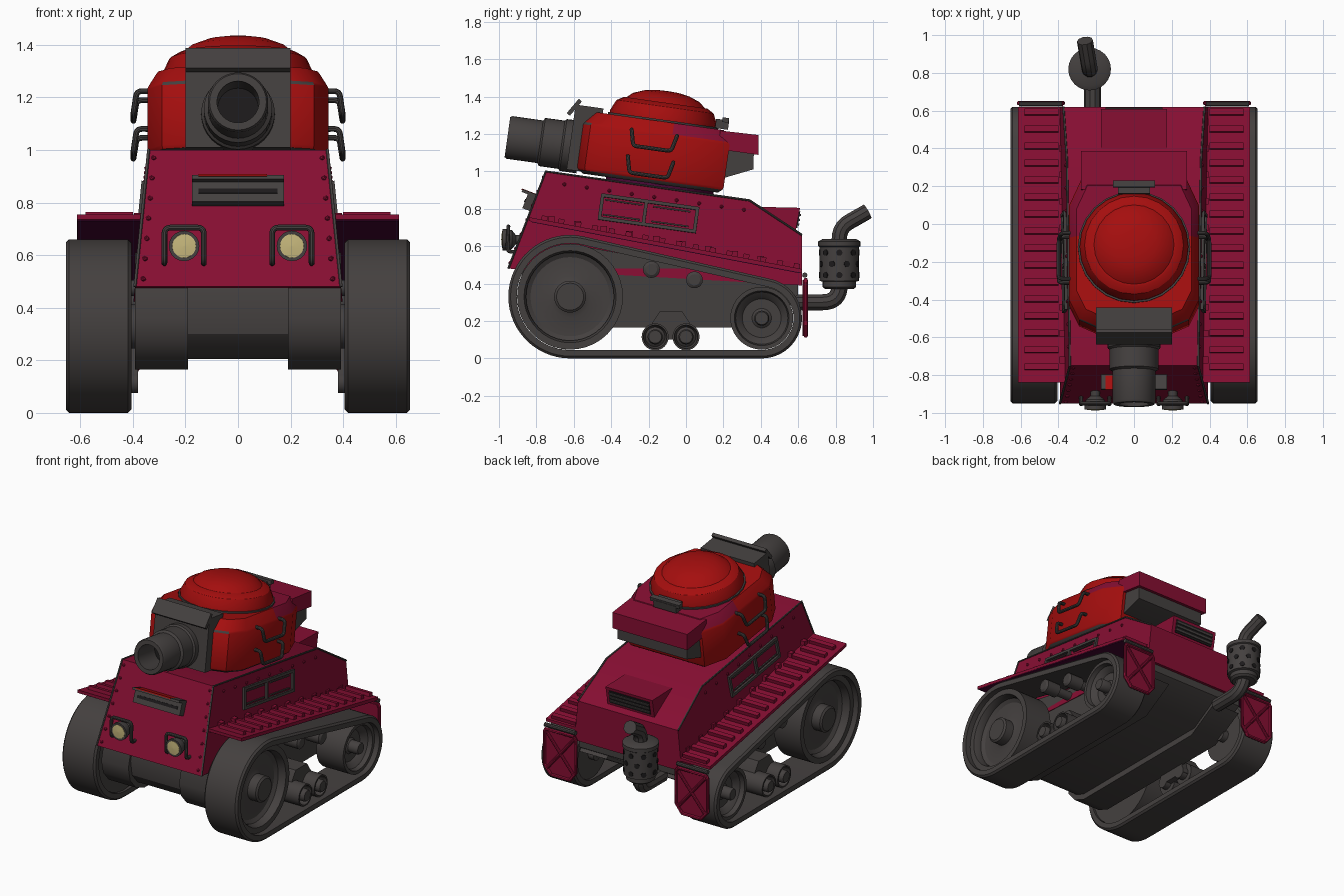
import bpy, bmesh
from math import sin, cos, pi, radians, atan2, acos, hypot
from mathutils import Matrix, Vector

if "Cube" in bpy.data.objects:
    bpy.data.objects.remove(bpy.data.objects["Cube"])


def material(name, rgb):
    col = [(c / 255 / 12.92 if c < 11 else ((c / 255 + .055) / 1.055) ** 2.4) for c in rgb] + [1]
    m = bpy.data.materials.new(name)
    m.use_nodes = True
    m.diffuse_color = col
    m.node_tree.nodes["Principled BSDF"].inputs["Base Color"].default_value = col
    return m


PURPLE = material("crimson purple paint", (134, 14, 50))
RED = material("red paint", (165, 14, 14))
GREY = material("dark grey metal", (68, 64, 63))
CREAM = material("cream lamp glass", (200, 185, 125))
SHADE = material("deep violet paint", (72, 8, 52))
BLACK = material("black opening", (28, 26, 27))

I = Matrix.Identity(4)


def shift(x, y, z):
    return Matrix.Translation((x, y, z))


def rot(deg, axis):
    return Matrix.Rotation(radians(deg), 4, axis)


def finish(name, bm, mats, M=I, both=False):
    """Make an object; with both, add the same part on the other side."""
    bmesh.ops.recalc_face_normals(bm, faces=bm.faces)
    me = bpy.data.meshes.new(name)
    bm.to_mesh(me)
    bm.free()
    for m in mats if isinstance(mats, list) else [mats]:
        me.materials.append(m)
    me.transform(M)
    me.shade_smooth()
    me.set_sharp_from_angle(angle=radians(32))
    col = bpy.context.scene.collection
    ob = bpy.data.objects.new("left_" + name if both else name, me)
    col.objects.link(ob)
    if both:
        other = me.copy()
        other.transform(Matrix.Scale(-1, 4, (1, 0, 0)))
        other.flip_normals()
        col.objects.link(bpy.data.objects.new("right_" + name, other))
    return ob


def loft_bm(rings, loop=False):
    bm = bmesh.new()
    vs = [[bm.verts.new(p) for p in r] for r in rings]
    n = len(vs[0])
    for a, b in zip(vs, vs[1:] + ([vs[0]] if loop else [])):
        for i in range(n):
            bm.faces.new((a[i], a[(i + 1) % n], b[(i + 1) % n], b[i]))
    if not loop:
        bm.faces.new(vs[0])
        bm.faces.new(vs[-1])
    return bm


def prism(name, yz, x0, x1, mat, M=I, both=False):
    return finish(name, loft_bm([[(x, y, z) for y, z in yz] for x in (x0, x1)]), mat, M, both)


def lathe(name, profile, mat, M=I, both=False, n=32):
    rings = [[(max(r, .0005) * cos(2 * pi * i / n), max(r, .0005) * sin(2 * pi * i / n), h)
              for i in range(n)] for r, h in profile]
    return finish(name, loft_bm(rings), mat, M, both)


def boxes(name, items, mat, M=I, both=False):
    bm = bmesh.new()
    for c, s in items:
        bmesh.ops.create_cube(bm, size=1, matrix=shift(*c) @ Matrix.Diagonal((*s, 1)))
    return finish(name, bm, mat, M, both)


def dots(name, points, r, mat, both=False):
    bm = bmesh.new()
    for p in points:
        bmesh.ops.create_icosphere(bm, subdivisions=1, radius=r, matrix=shift(*p))
    return finish(name, bm, mat, I, both)


def tube(name, paths, r, mat, M=I, both=False):
    cu = bpy.data.curves.new(name, "CURVE")
    cu.dimensions, cu.bevel_depth, cu.bevel_resolution, cu.use_fill_caps = "3D", r, 3, True
    for path in paths:
        s = cu.splines.new("POLY")
        s.points.add(len(path) - 1)
        for q, p in zip(s.points, path):
            q.co = (*p, 1)
    tmp = bpy.data.objects.new(name, cu)
    me = bpy.data.meshes.new_from_object(tmp)
    bpy.data.objects.remove(tmp)
    bm = bmesh.new()
    bm.from_mesh(me)
    for f in bm.faces:
        f.material_index = 0
    finish(name, bm, mat, M, both)


def bend(path, rad, steps=5):
    """Round the inner corners of a path."""
    p = [Vector(q) for q in path]
    out = [p[0]]
    for a, b, c in zip(p, p[1:], p[2:]):
        s, e = b + (a - b).normalized() * rad, b + (c - b).normalized() * rad
        out += [s.lerp(b, t / steps).lerp(b.lerp(e, t / steps), t / steps) for t in range(steps + 1)]
    return out + [p[-1]]


# Tracks: belt around a large front and a small rear wheel
FY, FZ, RY, RZ = -.62, .33, .405, .215


def belt(inset):
    a, b = FZ - inset, RZ - inset
    al = atan2(RZ - FZ, RY - FY)
    be = acos((a - b) / hypot(RY - FY, RZ - FZ))
    big = [al + be + (2 * pi - 2 * be) * i / 32 for i in range(33)]
    small = [al - be + 2 * be * i / 24 for i in range(25)]
    return ([(FY + a * cos(t), FZ + a * sin(t)) for t in big]
            + [(RY + b * cos(t), RZ + b * sin(t)) for t in small])


outer, lip, inner = belt(0), belt(.012), belt(.045)
section = [(lip, .406), (outer, .418), (outer, .643), (lip, .655), (inner, .655), (inner, .406)]
finish("track_belt", loft_bm([[(x, y, z) for y, z in ring] for ring, x in section], True), GREY, I, True)


def wheel(name, y, z, r, hub, dish):
    prof = [(0, .38), (hub, .38), (hub, .42), (r, .42), (r, .62), (r * .87, .62), (r * .83, .59),
            (dish, .57), (dish * .9, .555), (hub * 1.3, .555), (hub, .565), (hub, .625), (hub * .85, .635), (0, .635)]
    lathe(name, prof, GREY, shift(0, y, z) @ rot(90, "Y"), True, 40)


wheel("front_wheel", FY, FZ, .283, .085, .235)
wheel("rear_wheel", RY, RZ, .168, .04, .115)
for k, y in enumerate((-.165, 0)):
    wheel("bogie_wheel_%d" % (k + 1), y, .115, .072, .04, .058)
for k, (y, z) in enumerate(((-.185, .475), (.045, .42))):
    lathe("return_roller_%d" % (k + 1), [(0, .38), (.03, .38), (.03, .5), (.045, .5), (.045, .6), (.03, .61), (0, .61)],
          GREY, shift(0, y, z) @ rot(90, "Y"), True, 20)
prism("bogie_bracket", [(-.2, .1), (.04, .1), (.02, .19), (-.02, .25), (-.14, .25), (-.18, .19)], .38, .53, GREY, I, True)

# Lower hull with final drives
prism("lower_hull", [(-.85, .5), (-.875, .4), (-.86, .3), (-.8, .23), (-.73, .205), (.38, .205), (.6, .34), (.6, .5)],
      -.38, .38, GREY)
prism("hull_side_plate", [(-.87, .48), (-.9, .36), (-.88, .27), (-.82, .2), (-.73, .165), (.35, .165),
                          (.58, .3), (.42, .41), (-.6, .61), (-.75, .58)], .19, .392, GREY, I, True)

# Upper hull
top = [(-.75, 1.0), (.34, .845), (.62, .66)]
profile = [(.62, .39), (-.95, .48)] + top


def half(z):
    return .34 + (1 - z) * .1


finish("upper_hull", loft_bm([[(s * half(z), y, z) for y, z in profile] for s in (-1, 1)]), PURPLE)
tube("hull_edge_trim", [[(half(z), y, z) for y, z in profile[1:]]], .006, GREY, I, True)
dots("front_rivets", [(.32 + .04 * (1 - t), -.94 + .18 * t, .51 + .46 * t) for t in [i / 6 for i in range(7)]],
     .011, PURPLE, True)
dots("side_rivets", [(half(z), y, z) for y, z in [(-.65 + .12 * i, .93 - .017 * i) for i in range(9)]],
     .011, PURPLE, True)
boxes("fender_brackets", [((.38, -.72 + .14 * i, .745 - .0265 * i), (.03, .035, .03)) for i in range(10)], PURPLE, I, True)

# Fenders with raised ribs
prism("fender", [(-.84, .755), (.62, .478), (.62, .458), (-.84, .735)], .36, .613, [PURPLE], I, True)
prism("fender_lining", [(-.83, .734), (.61, .46), (.61, .455), (-.83, .729)], .36, .61, SHADE, I, True)
boxes("fender_ribs", [((0, -.66 + .0915 * i, .012), (.18, .032, .024)) for i in range(16)], PURPLE,
      shift(.49, -.11, .616) @ rot(-10.7, "X"), True)

# Rear mud flaps with cross ribs and hinge rod
xz = [(.39, .42), (.6, .42), (.61, .4), (.61, .18), (.56, .12), (.42, .12), (.375, .18), (.375, .4)]
finish("mud_flap", loft_bm([[(x, y, z) for x, z in xz] for y in (.622, .638)]), PURPLE, I, True)
rim = [(x, .64, z) for x, z in xz]
tube("mud_flap_ribs", [rim + rim[:1], [(.39, .64, .4), (.59, .64, .16)], [(.59, .64, .4), (.39, .64, .16)]],
     .011, PURPLE, I, True)
tube("flap_hinge", [[(.38, .635, .445), (.61, .635, .445)]], .014, GREY, I, True)

# Side hatch frames
boxes("side_hatch_frame", [((0, 0, s * .062), (.03, .53, .018)) for s in (-1, 1)]
      + [((0, y, 0), (.03, .018, .14)) for y in (-.256, -.02, .256)]
      + [((0, y, s * .04), (.018, .2, .008)) for y in (-.14, .12) for s in (-1, 1)], GREY,
      shift(half(.775), -.2, .775) @ rot(-5.7, "Y") @ rot(-8, "X"), True)

# Front visor
V = shift(0, -.825, .835) @ rot(-21, "X")
boxes("visor", [((0, 0, -.005), (.35, .07, .085)), ((0, -.02, .04), (.35, .1, .016))], GREY, V)
boxes("visor_worn_paint", [((-.02, -.035, .046), (.26, .08, .008))], RED, V)
boxes("visor_slit", [((0, -.036, -.005), (.3, .006, .018))], BLACK, V)

# Headlights and guards
H = shift(.205, -.87, .635) @ rot(90, "X")
lathe("headlight", [(0, 0), (.025, 0), (.025, .04), (.05, .06), (.058, .09), (.058, .112), (.045, .112), (0, .105)], GREY, H, True, 20)
lathe("headlight_glass", [(0, .1), (.047, .1), (.045, .114), (0, .118)], CREAM, H, True, 20)
tube("headlight_guard", [bend([(.13, -.9, .57), (.13, -.955, .57), (.13, -.95, .705),
                               (.28, -.95, .705), (.28, -.955, .57), (.28, -.9, .57)], .025)], .011, GREY, I, True)

# Rear vent box
prism("rear_vent_box", [(.4, .81), (.61, .805), (.585, .675), (.4, .7)], -.175, .175, PURPLE)
R = shift(0, .599, .742) @ rot(-10.5, "X")
boxes("vent_opening", [((0, .001, 0), (.3, .006, .09))], BLACK, R)
boxes("vent_louvers", [((0, .006, z), (.3, .01, .012)) for z in (-.026, 0, .026)], GREY, R)

# Exhaust with perforated muffler
tube("exhaust_pipe", [bend([(-.22, .57, .3), (-.22, .82, .3), (-.235, .82, .42)], .09, 8)], .045, GREY)
tube("exhaust_tip", [bend([(-.235, .82, .6), (-.235, .82, .7), (-.26, .97, .785)], .06)], .043, GREY)
lathe("muffler", [(0, 0), (.075, 0), (.09, .012), (.09, .04), (.105, .045), (.105, .225), (.113, .23),
                  (.113, .255), (.09, .268), (0, .268)], GREY, shift(-.235, .82, .37), False, 24)
bm = bmesh.new()
for row in range(3):
    for k in range(8):
        bmesh.ops.create_cone(bm, cap_ends=True, segments=10, radius1=.017, radius2=.017, depth=.008, matrix=(
            shift(-.235, .82, .445 + .06 * row) @ rot(45 * k + 22.5 * row, "Z") @ shift(.104, 0, 0) @ rot(90, "Y")))
finish("muffler_holes", bm, BLACK)

# Turret, leaning back with the hull roof
T = shift(0, -.14, .93) @ rot(-8, "X")
side = [(.2, -.45), (.29, -.41), (.345, -.3), (.345, .2), (.28, .34)]
plan = side + [(-x, y) for x, y in reversed(side)]
levels = [(0, .92), (.018, .985), (.032, 1), (.262, 1), (.275, .985), (.325, .9), (.335, .88)]
bm = loft_bm([[(x * s, y * s, z) for x, y in plan] for z, s in levels])
bmesh.ops.bisect_plane(bm, geom=bm.verts[:] + bm.edges[:] + bm.faces[:], plane_co=(0, .03, 0), plane_no=(0, 1, 0))
bm.normal_update()
for f in bm.faces:
    c = f.calc_center_median()
    if c.z < .02 or .262 < c.z < .275 and abs(c.x) < .3:
        f.material_index = 1
    elif c.z > .275 and c.y > .03:
        f.material_index = 2
finish("turret_body", bm, [RED, GREY, PURPLE], T)
lathe("turret_ring", [(0, -.08), (.29, -.08), (.29, .01), (0, .01)], SHADE, T)
lathe("dome_seat", [(0, .32), (.298, .32), (.298, .345), (0, .345)], GREY, T @ shift(0, -.03, 0), False, 24)
lathe("turret_dome", [(0, .33), (.288, .33), (.288, .36), (.262, .415), (.225, .437), (.212, .437), (.18, .465),
                      (.12, .488), (.06, .498), (0, .5)], RED, T @ shift(0, -.03, 0), False, 24)
boxes("dome_hinge", [((0, .285, .365), (.17, .07, .05)), ((0, .3, .39), (.22, .035, .025))], GREY, T)

# Mantlet and gun
boxes("mantlet", [((0, -.43, .185), (.4, .15, .35))], GREY, T)
boxes("mantlet_flap", [((0, 0, 0), (.4, .022, .1))], GREY, T @ shift(0, -.51, .345) @ rot(-32, "X"))
G = T @ shift(0, 0, .137) @ rot(90, "X")
lathe("gun_barrel", [(0, .45), (.14, .45), (.14, .54), (.13, .55), (.13, .655), (.115, .665), (.115, .83),
                     (.108, .842), (.08, .842), (.078, .66), (0, .66)], GREY, G)
lathe("gun_bore_end", [(0, .655), (.078, .655), (.078, .664), (0, .664)], BLACK, G)

# Rear bustle
prism("bustle_box", [(.28, .33), (.485, .335), (.5, .23), (.28, .23)], -.28, .28, PURPLE, T)
prism("bustle_base", [(.28, .23), (.475, .23), (.485, .15), (.33, .08), (.28, .08)], -.26, .26, GREY, T)

# Turret side handles
for name, z in (("upper_handle", .27), ("lower_handle", .125)):
    tube(name, [bend([(.335, -.19, z), (.385, -.19, z), (.398, -.17, z - .085), (.398, .035, z - .085),
                      (.385, .055, z), (.335, .055, z)], .02)], .011, GREY, T, True)
